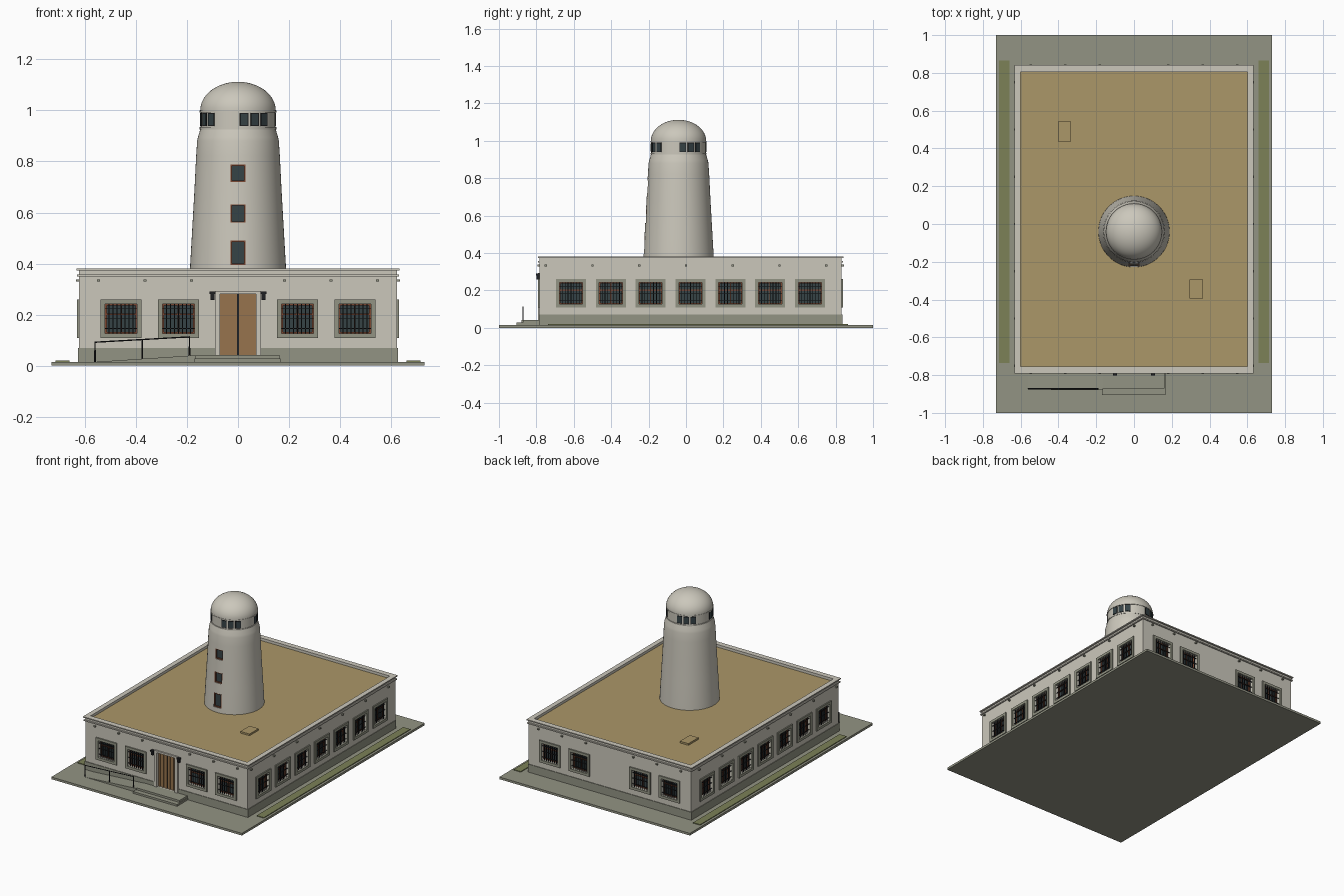
import bpy, bmesh
from math import radians, pi, sin, cos
from mathutils import Matrix, Vector

if "Cube" in bpy.data.objects:
    bpy.data.objects.remove(bpy.data.objects["Cube"], do_unlink=True)


def material(name, *rgb):
    m = bpy.data.materials.new(name)
    m.use_nodes = True
    m.diffuse_color = (*rgb, 1)
    m.node_tree.nodes["Principled BSDF"].inputs["Base Color"].default_value = (*rgb, 1)
    return m


WALL = material("pale plaster", .60, .575, .50)
STONE = material("grey stone", .29, .295, .23)
ROOF = material("tan roofing", .41, .31, .14)
GRASS = material("dull grass", .20, .22, .095)
WOOD = material("door wood", .31, .175, .075)
GLASS = material("dark glass", .037, .056, .062)
RUST = material("rust frame", .20, .065, .032)
METAL = material("black metal", .013, .014, .016)

I = Matrix.Identity(4)
BASE = .015


def finish(name, bm, mat):
    bmesh.ops.recalc_face_normals(bm, faces=bm.faces)
    mesh = bpy.data.meshes.new(name)
    bm.to_mesh(mesh)
    bm.free()
    mesh.materials.append(mat)
    ob = bpy.data.objects.new(name, mesh)
    bpy.context.collection.objects.link(ob)
    return ob


def select(ob):
    bpy.ops.object.select_all(action="DESELECT")
    ob.select_set(True)
    bpy.context.view_layer.objects.active = ob


def boxes(name, mat, items):
    """One object from (frame, x0, x1, y0, y1, z0, z1) boxes."""
    bm = bmesh.new()
    for f, x0, x1, y0, y1, z0, z1 in items:
        mid = Vector((x0 + x1, y0 + y1, z0 + z1)) / 2
        size = Matrix.Diagonal((x1 - x0, y1 - y0, z1 - z0, 1))
        bmesh.ops.create_cube(bm, size=1, matrix=f @ Matrix.Translation(mid) @ size)
    return finish(name, bm, mat)


def ring(f, x0, x1, z0, z1, t, y0, y1):
    """Four bars around an upright opening, thickness t outward."""
    return [(f, x0 - t, x0, y0, y1, z0 - t, z1 + t), (f, x1, x1 + t, y0, y1, z0 - t, z1 + t),
            (f, x0, x1, y0, y1, z0 - t, z0), (f, x0, x1, y0, y1, z1, z1 + t)]


def flat_ring(o, i, z0, z1):
    """Four bars lying around the roof between an outer and an inner rectangle."""
    (a, b, c, d), (p, q, r, s) = o, i
    return [(I, a, p, c, d, z0, z1), (I, q, b, c, d, z0, z1),
            (I, p, q, c, r, z0, z1), (I, p, q, s, d, z0, z1)]


def lathe(name, mat, profile, y, segments=64):
    bm = bmesh.new()
    verts = [bm.verts.new((r, 0, z)) for r, z in profile]
    edges = [bm.edges.new(p) for p in zip(verts, verts[1:])]
    bmesh.ops.spin(bm, geom=verts + edges, cent=(0, 0, 0), axis=(0, 0, 1),
                   angle=2 * pi, steps=segments)
    bmesh.ops.remove_doubles(bm, verts=bm.verts, dist=1e-5)
    bmesh.ops.translate(bm, verts=bm.verts, vec=(0, y, 0))
    return finish(name, bm, mat)


def cut(ob, items):
    cutter = boxes("cutter", WALL, items)
    cutter.hide_render = True
    mod = ob.modifiers.new("openings", "BOOLEAN")
    mod.operation, mod.solver, mod.object = "DIFFERENCE", "EXACT", cutter
    select(ob)
    bpy.ops.object.modifier_apply(modifier="openings")
    bpy.data.objects.remove(cutter, do_unlink=True)


def smooth(ob):
    select(ob)
    bpy.ops.object.shade_smooth_by_angle(angle=radians(30))


# Wall frames: local x runs along the wall, local -y points out
def wall_frame(x, y, turn):
    return Matrix.Translation((x, y, 0)) @ Matrix.Rotation(radians(turn), 4, "Z")


X, Y0, Y1 = .622, -.782, .832
front, back = wall_frame(0, Y0, 0), wall_frame(0, Y1, 180)
right, left = wall_frame(X, 0, 90), wall_frame(-X, 0, -90)
ends = [-.458, -.233, .233, .458]
sides = [-.615 + .213 * i for i in range(7)]
windows = [(f, u) for f in (front, back) for u in ends]
windows += [(right, u) for u in sides] + [(left, -u) for u in sides]

# Ground slab, grass strips
boxes("ground_slab", STONE, [(I, -.73, .73, -1, 1, 0, BASE)])
boxes("grass_strips", GRASS, [(I, x - .027, x + .027, -.737, .865, BASE, .02) for x in (-.687, .687)])

# Main walls with window and door openings
W, Z0, Z1 = .062, .126, .242
walls = boxes("main_walls", WALL, [(I, -X, X, Y0, Y1, BASE, .36)])
cut(walls, [(f, u - W, u + W, -.05, .035, Z0, Z1) for f, u in windows]
    + [(front, -.07, .07, -.05, .025, .04, .28)])

# Plinth, broken by the door
px, p0, p1 = X + .004, Y0 - .004, Y1 + .004
boxes("plinth", STONE, [(I, -px, -X, p0, p1, BASE, .07), (I, X, px, p0, p1, BASE, .07),
                        (I, -X, X, Y1, p1, BASE, .07), (I, -X, -.09, p0, Y0, BASE, .07),
                        (I, .09, X, p0, Y0, BASE, .07)])

# Roof, parapet and cornice bands
inner = (-.60, .60, -.755, .805)
body = (-X, X, Y0, Y1)
outer = (-.633, .633, -.792, .842)
boxes("roof_surface", ROOF, [(I, *inner, .355, .362)])
boxes("parapet", WALL, flat_ring(body, inner, .358, .374) + flat_ring(outer, inner, .373, .38))
boxes("cornice_band", WALL, flat_ring((-.63, .63, -.79, .84), body, .35, .358))
boxes("roof_hatches", ROOF, [(I, -.40, -.335, .435, .545, .36, .374),
                             (I, .295, .365, -.395, -.295, .36, .374)])

# Rain spouts under the cornice
spouts = [(f, u) for f in (front, back) for u in (-.546, -.364, -.182, .182, .364, .546)]
spouts += [(f, -.75 + .25 * i) for f in (right, left) for i in range(7)]
boxes("rain_spouts", STONE, [(f, u - .006, u + .006, -.012, 0, .329, .338) for f, u in spouts])

# Windows: surround, glass, inner frame, grille
surround, glass, sash, grille = [], [], [], []
for f, u in windows:
    a, b = u - W, u + W
    surround += ring(f, a, b, Z0, Z1, .018, -.008, .002)
    glass.append((f, a, b, .028, .036, Z0, Z1))
    sash += ring(f, a + .006, b - .006, Z0 + .006, Z1 - .006, .006, .018, .03)
    sash += [(f, u - .003, u + .003, .02, .03, Z0, Z1), (f, a, b, .02, .03, .198, .204)]
    for i in range(1, 8):
        x = a + i * (b - a) / 8
        grille.append((f, x - .0018, x + .0018, .002, .006, Z0, Z1))
    grille += [(f, a, b, .002, .006, z - .0018, z + .0018) for z in (.145, .184, .223)]
boxes("window_surrounds", STONE, surround)
boxes("window_glass", GLASS, glass)
boxes("window_sashes", RUST, sash)
boxes("window_grilles", METAL, grille)

# Door, surround and lamps
boxes("door_surround", WALL, [(front, -.09, -.07, -.01, .002, BASE, .293),
                              (front, .07, .09, -.01, .002, BASE, .293),
                              (front, -.07, .07, -.01, .002, .28, .293)])
planks = [(front, s * .0375 - .034 + i * .0136, s * .0375 - .034 + i * .0136 + .0136,
           .012 + .005 * (i % 2), .03, .04, .28) for s in (-1, 1) for i in range(5)]
boxes("door_planks", WOOD, planks)
boxes("door_gap", METAL, [(front, -.003, .003, .016, .03, .04, .28)])
boxes("wall_lamps", METAL, [(front, s * .1 - w, s * .1 + w, -d, 0, z, z + h) for s in (-1, 1)
                            for w, d, z, h in ((.008, .018, .258, .024), (.011, .02, .28, .01))])

# Steps, ramp and handrail
boxes("entry_steps", STONE, [(I, -.17, .167, -.905, Y0, BASE, .028),
                             (I, -.165, .162, -.872, Y0, .02, .042)])
bm = bmesh.new()
slope = [bm.verts.new((x, -.88, z)) for x, z in ((-.56, BASE), (-.165, BASE), (-.165, .041))]
face = bm.faces.new(slope)
ext = bmesh.ops.extrude_face_region(bm, geom=[face], use_keep_orig=True)
bmesh.ops.translate(bm, vec=(0, .095, 0), verts=[v for v in ext["geom"] if isinstance(v, bmesh.types.BMVert)])
finish("ramp", bm, STONE)

rail = bpy.data.curves.new("handrail", "CURVE")
rail.dimensions, rail.bevel_depth, rail.bevel_resolution = "3D", .0035, 1
rail.use_fill_caps = True
for pts in [((-.56, BASE), (-.56, .092), (-.19, .113), (-.19, .03)), ((-.375, .02), (-.375, .102))]:
    s = rail.splines.new("POLY")
    s.points.add(len(pts) - 1)
    for p, (x, z) in zip(s.points, pts):
        p.co = (x, -.872, z, 1)
rail.materials.append(METAL)
bpy.context.collection.objects.link(bpy.data.objects.new("handrail", rail))

# Tower shaft with three front windows
TY = -.04
shaft = lathe("tower_shaft", WALL, [(0, .35), (.189, .35), (.187, .40), (.179, .54), (.171, .68),
                                    (.164, .82), (.16, .88), (.157, .895), (.147, .928), (0, .928)], TY)
openings = [(.395, .49), (.56, .632), (.72, .788)]
tower = wall_frame(0, TY, 0)
cut(shaft, [(tower, -.029, .029, -.3, -.135, z0, z1) for z0, z1 in openings])
smooth(shaft)
glass, sash = [], []
for z0, z1 in openings:
    d = .19 - (z0 - .38) * .058
    glass.append((tower, -.029, .029, .016 - d, -.13, z0, z1))
    sash += ring(tower, -.024, .024, z0 + .005, z1 - .005, .005, .006 - d, -.135)
boxes("tower_glass", GLASS, glass)
boxes("tower_window_frames", RUST, sash)

# Lantern room with groups of three windows, and dome
smooth(lathe("lantern_room", WALL, [(0, .926), (.15, .926), (.15, .934), (.146, .934), (.146, .992),
                                    (.15, .992), (.15, 1.0), (0, 1.0)], TY))
panes, frames = [], []
for quarter in range(4):
    for a in (9, 26.5, 44):
        f = wall_frame(0, TY, quarter * 90 + a)
        panes.append((f, -.0145, .0145, -.1485, -.14, .943, .986))
        frames.append((f, -.0175, .0175, -.1475, -.14, .939, .99))
boxes("lantern_panes", GLASS, panes)
boxes("lantern_frames", METAL, frames)
smooth(lathe("dome", WALL, [(.148 * cos(i * pi / 32), .999 + .113 * sin(i * pi / 32))
                            for i in range(16)] + [(0, 1.112)], TY))
